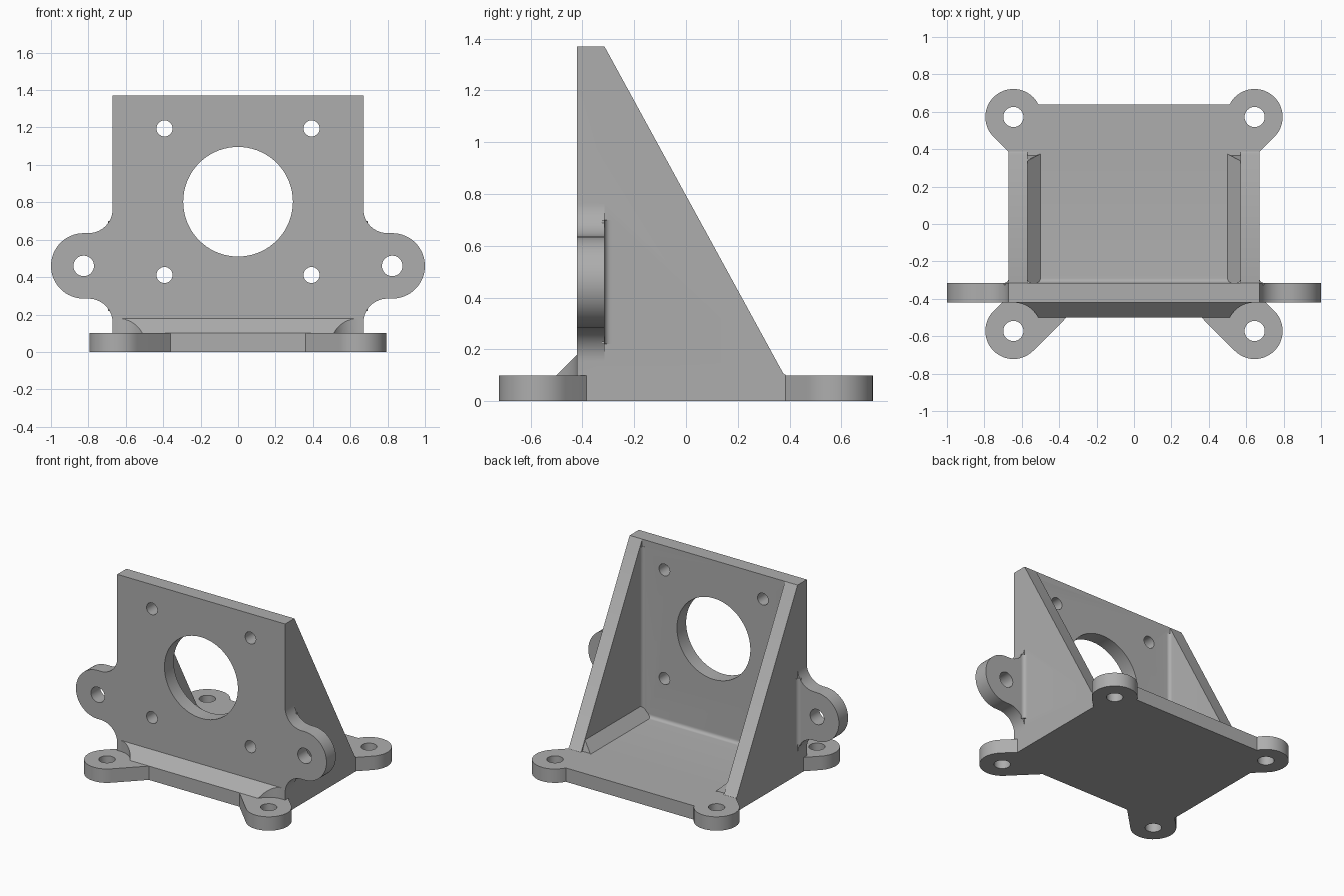
import bpy, bmesh
from math import sin, cos, radians

cube = bpy.data.objects.get("Cube")
if cube:
    bpy.data.objects.remove(cube, do_unlink=True)

grey = bpy.data.materials.new("plain grey")
grey.use_nodes = True
colour = (0.42, 0.42, 0.42, 1)
grey.diffuse_color = colour
grey.node_tree.nodes["Principled BSDF"].inputs["Base Color"].default_value = colour

BASE, SIDE, INNER = 0.10, 0.67, 0.57      # base top, outer and inner wall planes
FRONT, BACK, TOP = -0.42, -0.315, 1.37    # upright plate faces and top
EAR_X, EAR_Y, EAR_R = 0.645, 0.572, 0.15  # base ears
LUG_X, LUG_Z, LUG_R, COVE = 0.825, 0.46, 0.175, 0.13  # plate lugs
TAIL = 0.375                              # where the side walls meet the base


def arc(cx, cy, r, a0, a1, n=24):
    angles = [radians(a0 + (a1 - a0) * i / n) for i in range(n + 1)]
    return [(cx + r * cos(a), cy + r * sin(a)) for a in angles]


def mirrored(half):
    return half + [(-x, y) for x, y in reversed(half)]


def prism(name, pts, axis, lo, hi):
    """Extrude a 2D outline along an axis; hi may depend on the outline point."""
    place = {"x": lambda a, b, t: (t, a, b),
             "y": lambda a, b, t: (a, t, b),
             "z": lambda a, b, t: (a, b, t)}[axis]
    end = hi if callable(hi) else lambda a, b: hi
    bm = bmesh.new()
    low = [bm.verts.new(place(a, b, lo)) for a, b in pts]
    high = [bm.verts.new(place(a, b, end(a, b))) for a, b in pts]
    bm.faces.new(low)
    bm.faces.new(high)
    for i in range(len(pts)):
        j = (i + 1) % len(pts)
        bm.faces.new((low[i], low[j], high[j], high[i]))
    bmesh.ops.recalc_face_normals(bm, faces=bm.faces)
    mesh = bpy.data.meshes.new(name)
    bm.to_mesh(mesh)
    bm.free()
    mesh.materials.append(grey)
    ob = bpy.data.objects.new(name, mesh)
    bpy.context.collection.objects.link(ob)
    return ob


def combine(target, tool, operation):
    mod = target.modifiers.new(operation, "BOOLEAN")
    mod.operation, mod.object, mod.solver = operation, tool, "EXACT"
    bpy.context.view_layer.objects.active = target
    bpy.ops.object.modifier_apply(modifier=mod.name)
    bpy.data.objects.remove(tool, do_unlink=True)


def fillet(x, y, sx, sy, r=0.025, e=0.01):
    """Concave corner profile with its root sunk into both neighbours."""
    curve = arc(r, r, r, 180, 270, 6)
    pts = [(-e, -e), (-e, r)] + curve + [(r, -e)]
    return [(x + sx * a, y + sy * b) for a, b in pts]


def slope_y(z):
    return TAIL + (BACK - TAIL) * (z - BASE) / (TOP - BASE)


# Base plate with four round ears
half = [(0.361, -0.5)] + arc(EAR_X, -EAR_Y, EAR_R, -135, 45)
half += [(SIDE, -0.385), (SIDE, 0.385)] + arc(EAR_X, EAR_Y, EAR_R, -45, 153)
bracket = prism("bracket", mirrored(half), "z", 0, BASE)

# Upright plate with two side lugs
half = [(SIDE, 0.0), (SIDE, LUG_Z - LUG_R - COVE)]
half += arc(LUG_X - 0.025, LUG_Z - LUG_R - COVE, COVE, 180, 90, 14)[1:]
half += arc(LUG_X, LUG_Z, LUG_R, -90, 90, 32)
half += arc(LUG_X - 0.025, LUG_Z + LUG_R + COVE, COVE, -90, -180, 14)
half += [(SIDE, TOP)]
parts = [prism("upright_plate", mirrored(half), "y", FRONT, BACK)]

# Sloping side walls with their inner chamfers and fillets
for s in (1, -1):
    wall = [(FRONT + 0.02, 0), (TAIL, 0), (TAIL + 0.012, BASE - 0.01), (TAIL + 0.012, BASE),
            (TAIL, BASE + 0.008), (BACK, TOP), (FRONT + 0.02, TOP)]
    parts.append(prism("side_wall", wall, "x", s * INNER, s * SIDE))
    chamfer = [(s * (INNER + 0.02), BASE - 0.02), (s * 0.5, BASE - 0.02), (s * 0.5, BASE),
               (s * INNER, BASE + 0.07), (s * (INNER + 0.02), BASE + 0.07)]
    parts.append(prism("foot_chamfer", chamfer, "y", BACK - 0.02,
                       lambda a, b: slope_y(max(b, BASE))))
    parts.append(prism("corner_fillet", fillet(s * INNER, BACK, -s, 1), "z", 0.05, 1.32))
    parts.append(prism("lug_fillet", fillet(s * SIDE, BACK, s, 1), "z", 0.22, 0.70))
parts.append(prism("floor_fillet", fillet(BACK, BASE, 1, 1), "x", -INNER, INNER))

# Front chamfer, cleared around the ear screws
profile = [(-0.5, BASE - 0.02), (-0.5, BASE), (FRONT, 0.18), (FRONT + 0.02, 0.18),
           (FRONT + 0.02, BASE - 0.02)]
front_chamfer = prism("front_chamfer", profile, "x", -0.64, 0.64)
for s in (1, -1):
    clearance = arc(s * EAR_X, -EAR_Y, EAR_R + 0.002, 0, 360, 48)[:-1]
    combine(front_chamfer, prism("clearance", clearance, "z", BASE, 0.3), "DIFFERENCE")
parts.append(front_chamfer)

for part in parts:
    combine(bracket, part, "UNION")

# Bore and screw holes
holes = [("y", 0, 0.803, 0.293)]
for s in (1, -1):
    holes += [("y", s * 0.393, 0.803 + d, 0.043) for d in (0.392, -0.392)]
    holes += [("y", s * LUG_X, LUG_Z, 0.055)]
    holes += [("z", s * EAR_X, t * EAR_Y, 0.054) for t in (1, -1)]
for axis, u, v, r in holes:
    lo, hi = (-0.5, -0.25) if axis == "y" else (-0.1, 0.15)
    ring = arc(u, v, r, 0, 360, 72 if r > 0.1 else 32)[:-1]
    combine(bracket, prism("hole_cutter", ring, axis, lo, hi), "DIFFERENCE")

bpy.ops.object.select_all(action="DESELECT")
bracket.select_set(True)
bpy.context.view_layer.objects.active = bracket
bpy.ops.object.shade_smooth_by_angle(angle=radians(30))
